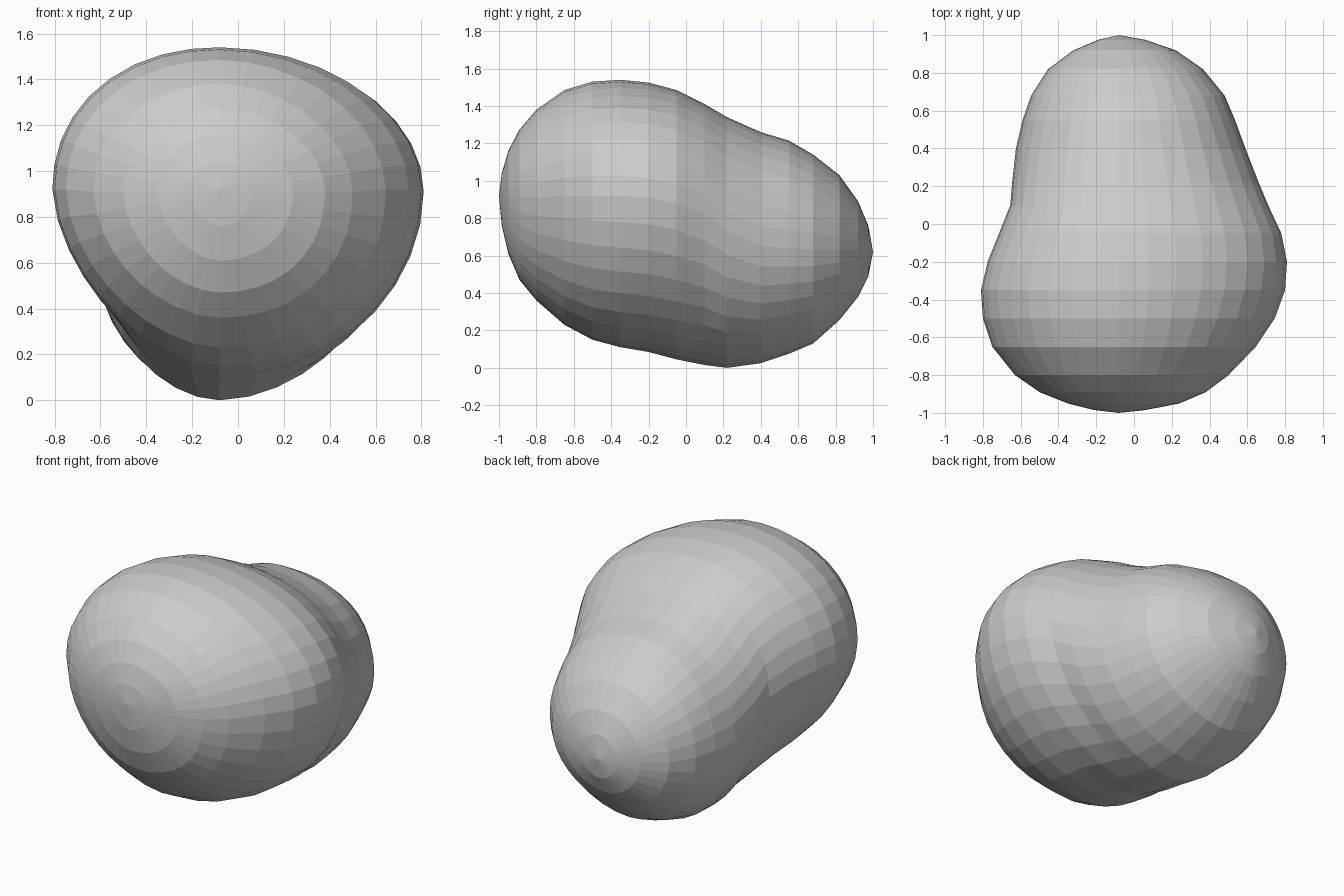
import bpy, bmesh, math

if "Cube" in bpy.data.objects:
    bpy.data.objects.remove(bpy.data.objects["Cube"])

# Cross-sections along the length: y, left, right, bottom, top, height of widest point
SECTIONS = [
    (-.985, -.21, .06, .76, 1.04, .92),
    (-.95, -.35, .24, .61, 1.16, .91),
    (-.89, -.50, .38, .47, 1.275, .91),
    (-.80, -.63, .50, .36, 1.38, .91),
    (-.65, -.75, .645, .23, 1.485, .92),
    (-.50, -.80, .745, .15, 1.53, .92),
    (-.35, -.81, .80, .11, 1.54, .92),
    (-.20, -.775, .81, .085, 1.525, .91),
    (-.05, -.715, .78, .045, 1.485, .88),
    (.10, -.655, .71, .015, 1.41, .82),
    (.22, -.645, .66, .0, 1.34, .73),
    (.40, -.625, .59, .025, 1.26, .65),
    (.55, -.59, .535, .075, 1.215, .64),
    (.68, -.545, .48, .13, 1.14, .63),
    (.82, -.455, .365, .255, 1.03, .63),
    (.92, -.32, .22, .38, .89, .63),
    (.975, -.19, .06, .49, .76, .62),
]
# Fullness of each quarter: y, upper right, upper left, lower left, lower right
FULLNESS = [
    (-.80, 1.87, 2.08, 1.8, 2.15),
    (-.30, 1.94, 2.12, 1.63, 2.0),
    (.10, 2.15, 2.12, 1.8, 1.8),
    (.50, 2.2, 2.0, 2.0, 1.9),
]
SIDES = 36
MID_X = -.08


def fullness(y, quarter):
    y = min(max(y, FULLNESS[0][0]), FULLNESS[-1][0])
    for a, b in zip(FULLNESS, FULLNESS[1:]):
        if y <= b[0]:
            t = (y - a[0]) / (b[0] - a[0])
            return a[quarter] + t * (b[quarter] - a[quarter])


def section_point(section, angle):
    """Point on an egg-shaped section: each quarter has its own radii and fullness."""
    y, left, right, bottom, top, mid_z = section
    c, s = math.cos(angle), math.sin(angle)
    rx = right - MID_X if c > 0 else MID_X - left
    rz = top - mid_z if s > 0 else mid_z - bottom
    quarter = (1 if c > 0 else 2) if s > 0 else (4 if c > 0 else 3)
    n = fullness(y, quarter)
    r = (abs(c) ** n + abs(s) ** n) ** (-1 / n)
    return MID_X + rx * r * c, y, mid_z + rz * r * s


# Two-lobed boulder lofted through the sections, closed with a point at each end
bm = bmesh.new()
rings = [[bm.verts.new(section_point(sec, 2 * math.pi * i / SIDES)) for i in range(SIDES)]
         for sec in SECTIONS]
front_tip = bm.verts.new((MID_X, -1, .92))
back_tip = bm.verts.new((MID_X, 1, .62))
for i in range(SIDES):
    j = (i + 1) % SIDES
    for a, b in zip(rings, rings[1:]):
        bm.faces.new((a[i], a[j], b[j], b[i]))
    bm.faces.new((front_tip, rings[0][j], rings[0][i]))
    bm.faces.new((back_tip, rings[-1][i], rings[-1][j]))
bmesh.ops.recalc_face_normals(bm, faces=bm.faces)

mesh = bpy.data.meshes.new("boulder")
bm.to_mesh(mesh)
bm.free()
boulder = bpy.data.objects.new("boulder", mesh)
bpy.context.collection.objects.link(boulder)
